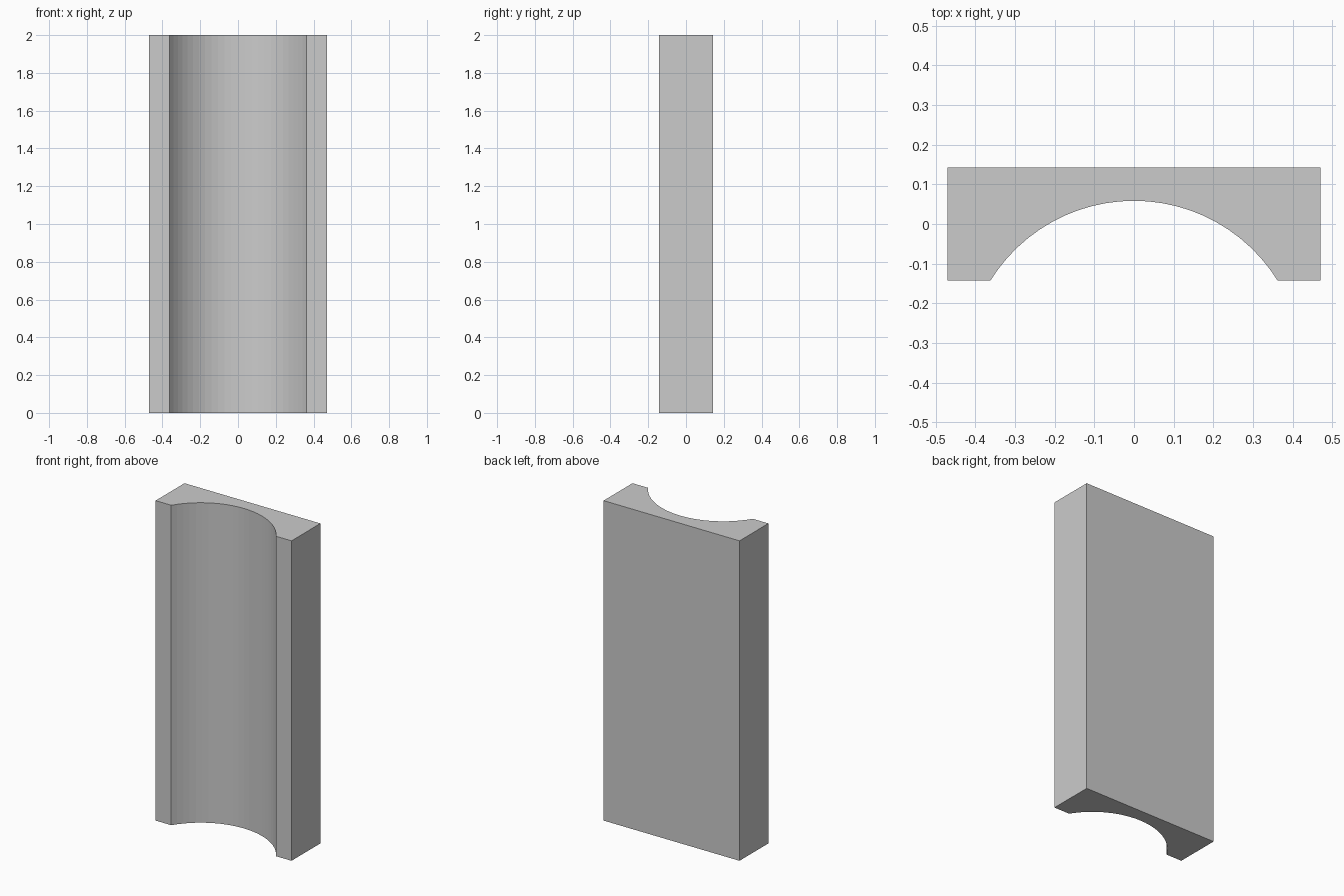
import bpy, bmesh
from math import sin, cos, asin

if "Cube" in bpy.data.objects:
    bpy.data.objects.remove(bpy.data.objects["Cube"])

HALF_W, HALF_D, HEIGHT = 0.47, 0.1425, 2.0
ARC_HALF, ARC_TOP, SEGMENTS = 0.362, 0.0585, 24

# Circle through the groove's two front edges and its deepest point
rise = ARC_TOP + HALF_D
radius = (ARC_HALF ** 2 + rise ** 2) / (2 * rise)
centre_y = ARC_TOP - radius
half_angle = asin(ARC_HALF / radius)

# Cross-section: rectangle with a circular groove in the front
profile = [(HALF_W, -HALF_D), (HALF_W, HALF_D), (-HALF_W, HALF_D), (-HALF_W, -HALF_D)]
for i in range(SEGMENTS + 1):
    a = half_angle * (2 * i / SEGMENTS - 1)
    profile.append((radius * sin(a), centre_y + radius * cos(a)))

# Extrude the cross-section to full height
bm = bmesh.new()
base = bm.faces.new([bm.verts.new((x, y, 0)) for x, y in profile])
extruded = bmesh.ops.extrude_face_region(bm, geom=[base], use_keep_orig=True)
top = [v for v in extruded["geom"] if isinstance(v, bmesh.types.BMVert)]
bmesh.ops.translate(bm, verts=top, vec=(0, 0, HEIGHT))
bmesh.ops.recalc_face_normals(bm, faces=bm.faces)

mesh = bpy.data.meshes.new("grooved_block")
bm.to_mesh(mesh)
bm.free()
block = bpy.data.objects.new("grooved_block", mesh)
bpy.context.collection.objects.link(block)
